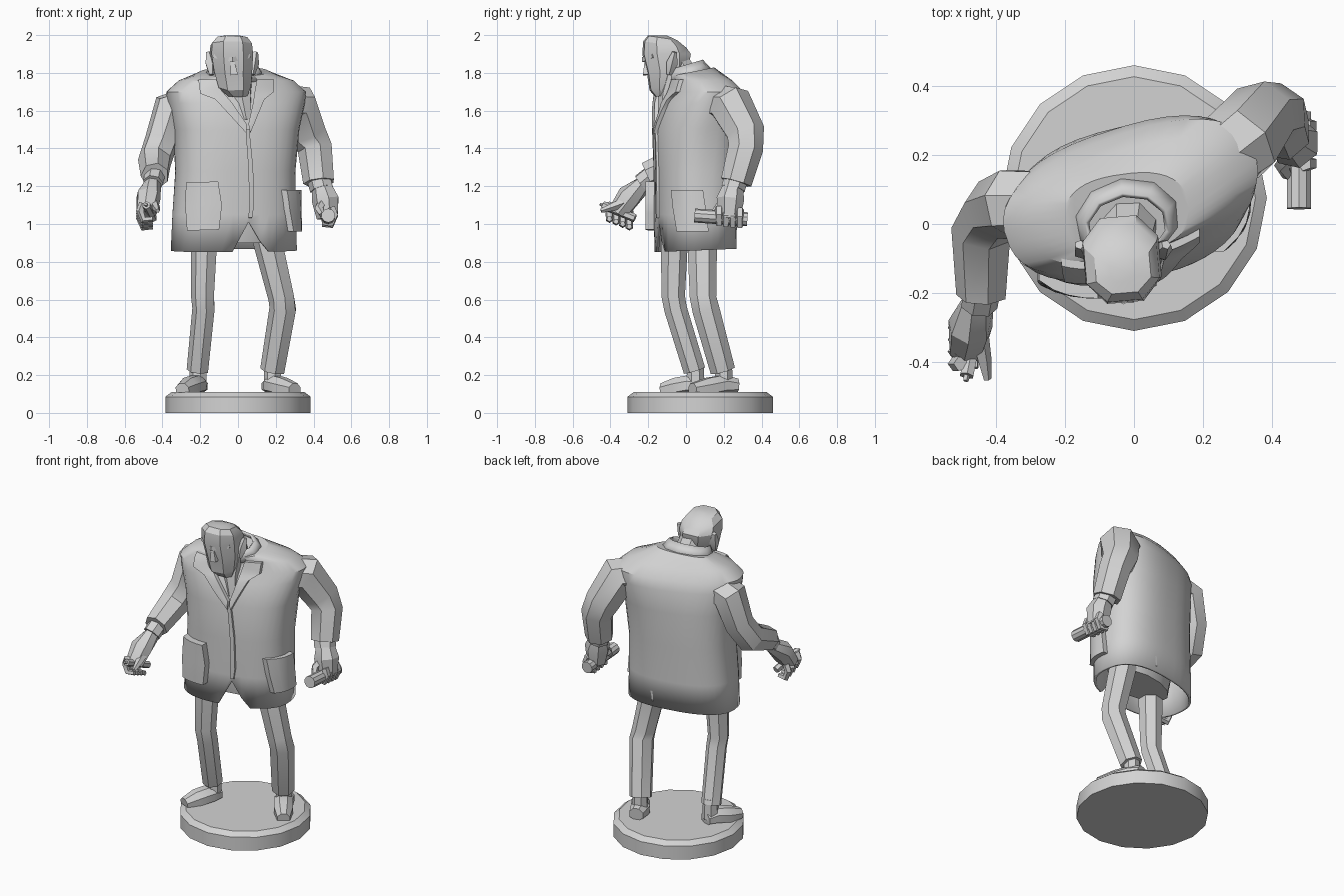
import bpy, bmesh
from math import sin, cos, pi, radians, copysign
from mathutils import Vector
from mathutils.bvhtree import BVHTree

if "Cube" in bpy.data.objects:
    bpy.data.objects.remove(bpy.data.objects["Cube"], do_unlink=True)

grey = bpy.data.materials.new("plain_grey")
grey.use_nodes = True
grey.diffuse_color = (0.65, 0.65, 0.65, 1)
grey.node_tree.nodes["Principled BSDF"].inputs["Base Color"].default_value = grey.diffuse_color
parts = []


def finish(name, bm, thickness=0):
    bmesh.ops.recalc_face_normals(bm, faces=bm.faces)
    mesh = bpy.data.meshes.new(name)
    bm.to_mesh(mesh)
    bm.free()
    mesh.materials.append(grey)
    ob = bpy.data.objects.new(name, mesh)
    bpy.context.collection.objects.link(ob)
    if thickness:
        solid = ob.modifiers.new("thickness", "SOLIDIFY")
        solid.thickness = thickness
    parts.append(ob)
    return ob


def skin(bm, rings, bottom=True, top=True):
    """Join rings of points into a closed or open skin."""
    rings = [[bm.verts.new(p) for p in ring] for ring in rings]
    n = len(rings[0])
    for low, high in zip(rings, rings[1:]):
        for i in range(n):
            j = (i + 1) % n
            bm.faces.new((low[i], low[j], high[j], high[i]))
    if bottom:
        bm.faces.new(rings[0][::-1])
    if top:
        bm.faces.new(rings[-1])
    return rings


def oval(z, cx, cy, rx, ry, yaw=0, tilt=0, n=10, power=2.0):
    """Level cross-section; tilt raises its back."""
    ring, a = [], radians(yaw)
    for i in range(n):
        t = 2 * pi * (i + 0.5) / n
        x = rx * copysign(abs(cos(t)) ** (2 / power), cos(t))
        y = ry * copysign(abs(sin(t)) ** (2 / power), sin(t))
        dy = x * sin(a) + y * cos(a)
        ring.append(Vector((cx + x * cos(a) - y * sin(a), cy + dy, z + tilt * dy)))
    return ring


def loft(name, rows, n=10, power=2.0):
    bm = bmesh.new()
    skin(bm, [oval(*row, n=n, power=power) for row in rows])
    return finish(name, bm)


def tube(name, points, radii, n=7, floor=None):
    """Faceted limb along a path, optionally flattened at the floor."""
    pts, rings = [Vector(p) for p in points], []
    for i, p in enumerate(pts):
        along = (pts[min(i + 1, len(pts) - 1)] - pts[max(i - 1, 0)]).normalized()
        guide = Vector((0, 1, 0)) if abs(along.z) > 0.7 else Vector((0, 0, 1))
        u = along.cross(guide).normalized()
        v = along.cross(u)
        if rings and u.dot(side_axis) < 0:
            u, v = -u, -v
        # keep neighbouring rings aligned round the path
        if rings and abs(u.dot(side_axis)) < 0.8:
            u = (side_axis - along * side_axis.dot(along)).normalized()
            v = along.cross(u)
        side_axis = u
        ring = []
        for k in range(n):
            t = 2 * pi * (k + 0.5) / n
            q = p + radii[i] * (cos(t) * u + sin(t) * v)
            if floor is not None:
                q.z = max(q.z, floor)
            ring.append(q)
        rings.append(ring)
    bm = bmesh.new()
    skin(bm, rings)
    return finish(name, bm)


# Round stand with a chamfered rim
loft("stand", [(z, 0, 0.075, r, r, 11.25)
               for z, r in ((0, 0.385), (0.085, 0.385), (0.11, 0.352))], n=16)

# Coat shell, open below, with a slit in the hem beside the closure
coat_rows = [
    (0.86, -0.022, 0.05, 0.335, 0.205, 10, 0.04),
    (1.05, -0.02, 0.05, 0.328, 0.21, 10),
    (1.28, -0.014, 0.055, 0.318, 0.215, 11),
    (1.5, -0.01, 0.06, 0.335, 0.222, 14),
    (1.64, -0.01, 0.075, 0.37, 0.205, 18),
    (1.7, -0.01, 0.08, 0.38, 0.18, 19),
    (1.76, -0.01, 0.065, 0.31, 0.15, 17),
    (1.805, -0.02, 0.03, 0.18, 0.115, 8, 0.2),
]
bm = bmesh.new()
coat_rings = skin(bm, [oval(*r, n=40, power=2.5) for r in coat_rows], bottom=False)
for v in coat_rings[0]:
    if 0.05 < v.co.x < 0.15 and v.co.y < 0:
        v.co.z += 1.7 * (0.15 - v.co.x)
bmesh.ops.recalc_face_normals(bm, faces=bm.faces)
coat_surface = BVHTree.FromBMesh(bm)
finish("coat", bm, 0.015)


def patch(name, left, right, toward, thick, across=4, steps=3):
    """Cloth panel between two edges, laid on the coat."""
    d = Vector(toward)

    def land(a, b):
        p = Vector((a, 0, b)) if d.y else Vector((0, a, b))
        hit = coat_surface.ray_cast(p - d * 2, d)[0]
        return hit or coat_surface.find_nearest(p - d * 0.2)[0]

    def dense(edge):
        edge = [Vector(p) for p in edge]
        return [a.lerp(b, k / steps) for a, b in zip(edge, edge[1:])
                for k in range(steps)] + edge[-1:]

    bm = bmesh.new()
    rows = [[bm.verts.new(land(*a.lerp(b, k / across))) for k in range(across + 1)]
            for a, b in zip(dense(left), dense(right))]
    for r, s in zip(rows, rows[1:]):
        for k in range(across):
            bm.faces.new((r[k], r[k + 1], s[k + 1], s[k]))
    made = bmesh.ops.extrude_face_region(bm, geom=bm.faces[:])["geom"]
    bmesh.ops.translate(bm, vec=-d * thick,
                        verts=[g for g in made if isinstance(g, bmesh.types.BMVert)])
    finish(name, bm)


# Lapels, closure edge and pockets
front, side = (0, 1, 0), (-1, 0, 0)
patch("right_lapel", [(-0.21, 1.765), (-0.2, 1.69), (-0.12, 1.66), (0.045, 1.48)],
      [(-0.11, 1.765), (-0.09, 1.71), (-0.03, 1.64), (0.045, 1.53)], front, 0.022)
patch("left_lapel", [(0.1, 1.765), (0.09, 1.71), (0.08, 1.64), (0.055, 1.53)],
      [(0.19, 1.765), (0.19, 1.7), (0.14, 1.66), (0.065, 1.48)], front, 0.022)
patch("coat_closure", [(0.04, 1.5), (0.055, 1.3), (0.06, 1.1), (0.045, 0.9)],
      [(0.06, 1.5), (0.08, 1.3), (0.085, 1.1), (0.055, 0.9)], front, 0.012)
patch("right_pocket", [(-0.275, 1.22), (-0.28, 1.1), (-0.27, 0.965)],
      [(-0.105, 1.225), (-0.085, 1.1), (-0.1, 0.97)], front, 0.045)
patch("left_pocket", [(-0.08, 1.18), (-0.07, 1.08), (-0.05, 0.96)],
      [(0.09, 1.18), (0.105, 1.08), (0.12, 0.96)], side, 0.03)

# Standing collar, shirt and neck
bm = bmesh.new()
skin(bm, [oval(1.78, -0.02, 0.015, 0.165, 0.125, 8, 0.3, n=10),
          oval(1.84, -0.02, -0.01, 0.125, 0.1, 8, 0.3, n=10)], False, False)
finish("coat_collar", bm, 0.015)
tube("neck", [(-0.01, 0.03, 1.68), (-0.015, -0.01, 1.77), (-0.02, -0.06, 1.86)],
     [0.1, 0.088, 0.078], 8)
tube("shirt_front", [(0.01, -0.06, 1.77), (0.02, -0.095, 1.68), (0.045, -0.12, 1.55)],
     [0.075, 0.055, 0.03], 6)

# Head tipped forward, jaw rising to the back
loft("head", [
    (1.68, -0.003, -0.125, 0.055, 0.036, 5, 0.2),
    (1.74, -0.02, -0.11, 0.092, 0.085, 5, 0.4),
    (1.82, -0.03, -0.095, 0.108, 0.115, 5, 0.2),
    (1.9, -0.035, -0.103, 0.118, 0.133, 5),
    (1.95, -0.036, -0.112, 0.113, 0.118, 5, -0.15),
    (1.985, -0.033, -0.125, 0.085, 0.08, 5, -0.15),
    (1.998, -0.032, -0.135, 0.04, 0.035, 5)], n=8, power=2.4)
tube("nose", [(-0.03, -0.21, 1.87), (-0.02, -0.208, 1.79)], [0.012, 0.028], 4)
tube("brow", [(-0.125, -0.175, 1.89), (-0.03, -0.22, 1.87), (0.06, -0.17, 1.89)],
     [0.014, 0.018, 0.014], 4)
for name, x, out in (("right_ear", -0.14, -1), ("left_ear", 0.075, 1)):
    tube(name, [(x, -0.09, 1.79), (x + out * 0.005, -0.075, 1.85), (x + out * 0.018, -0.06, 1.91)],
         [0.014, 0.032, 0.014], 5)

# Sleeves with shirt cuffs
tube("left_sleeve", [(0.23, 0.18, 1.63), (0.31, 0.235, 1.63), (0.37, 0.315, 1.48),
                     (0.41, 0.315, 1.4), (0.43, 0.265, 1.22)],
     [0.11, 0.12, 0.105, 0.095, 0.085])
tube("right_sleeve", [(-0.26, 0.06, 1.63), (-0.35, 0.06, 1.61), (-0.405, 0.045, 1.44),
                      (-0.44, -0.02, 1.335), (-0.44, -0.205, 1.255)],
     [0.1, 0.105, 0.09, 0.09, 0.075])
tube("left_cuff", [(0.43, 0.265, 1.24), (0.445, 0.25, 1.185)], [0.065, 0.065])
tube("right_cuff", [(-0.44, -0.18, 1.26), (-0.45, -0.235, 1.215)], [0.055, 0.055])

# Hands, each closed round a rod
tube("left_palm", [(0.445, 0.25, 1.2), (0.465, 0.235, 1.13), (0.475, 0.23, 1.03)],
     [0.055, 0.075, 0.058])
tube("right_palm", [(-0.45, -0.22, 1.215), (-0.475, -0.3, 1.145), (-0.485, -0.36, 1.06)],
     [0.045, 0.066, 0.055])


def grip(label, start, end, out):
    up, out = Vector((0, 0, 1)), Vector((out, 0, 0))
    for i in range(4):
        p = Vector(start).lerp(Vector(end), i / 3)
        tube(f"{label}_finger_{i + 1}",
             [p + out * 0.02 + up * 0.05, p + out * 0.036 + up * 0.01,
              p + out * 0.018 - up * 0.038, p - out * 0.03 - up * 0.033],
             [0.022, 0.022, 0.02, 0.015], 5)


grip("left", (0.475, 0.175, 1.04), (0.475, 0.285, 1.03), 1)
grip("right", (-0.482, -0.405, 1.06), (-0.482, -0.3, 1.02), -1)
tube("left_thumb", [(0.45, 0.2, 1.12), (0.43, 0.17, 1.08), (0.445, 0.14, 1.05)],
     [0.026, 0.024, 0.016], 5)
tube("right_thumb", [(-0.45, -0.31, 1.12), (-0.435, -0.39, 1.09), (-0.425, -0.45, 1.07)],
     [0.028, 0.022, 0.012], 5)
tube("left_rod", [(0.478, 0.045, 1.045), (0.478, 0.325, 1.025)], [0.037, 0.037], 10)
tube("right_rod", [(-0.45, -0.27, 1.03), (-0.485, -0.44, 1.1)], [0.022, 0.022], 6)
tube("right_rod_tip", [(-0.483, -0.43, 1.096), (-0.488, -0.455, 1.105)], [0.012, 0.008], 5)

# Trousers
loft("hips", [(0.9, -0.01, 0.03, 0.23, 0.12, 10), (1.0, -0.01, 0.03, 0.25, 0.14, 10),
              (1.15, -0.01, 0.04, 0.25, 0.15, 10)], n=12)
tube("right_leg", [(-0.175, -0.06, 0.95), (-0.185, -0.068, 0.62), (-0.18, -0.055, 0.55),
                   (-0.212, 0.045, 0.225)], [0.074, 0.064, 0.062, 0.06])
tube("left_leg", [(0.15, 0.085, 0.95), (0.232, 0.09, 0.61), (0.24, 0.105, 0.55),
                  (0.185, 0.195, 0.225)], [0.082, 0.072, 0.074, 0.068])

# Ankles and shoes
for label, ankle, path in (
        ("right", (-0.21, 0.05), [(-0.2, 0.085), (-0.218, 0.03), (-0.265, -0.05), (-0.295, -0.125)]),
        ("left", (0.185, 0.2), [(0.165, 0.27), (0.185, 0.2), (0.24, 0.12), (0.3, 0.035)])):
    tube(label + "_ankle", [(*ankle, 0.27), (*ankle, 0.14)], [0.044, 0.05])
    tube(label + "_shoe", [(x, y, z) for (x, y), z in zip(path, (0.14, 0.145, 0.13, 0.12))],
         [0.045, 0.06, 0.06, 0.04], 8, floor=0.108)

# Soft shading with crisp creases
bpy.ops.object.select_all(action="DESELECT")
for ob in parts:
    ob.select_set(True)
bpy.context.view_layer.objects.active = parts[0]
bpy.ops.object.shade_smooth_by_angle(angle=radians(30))
